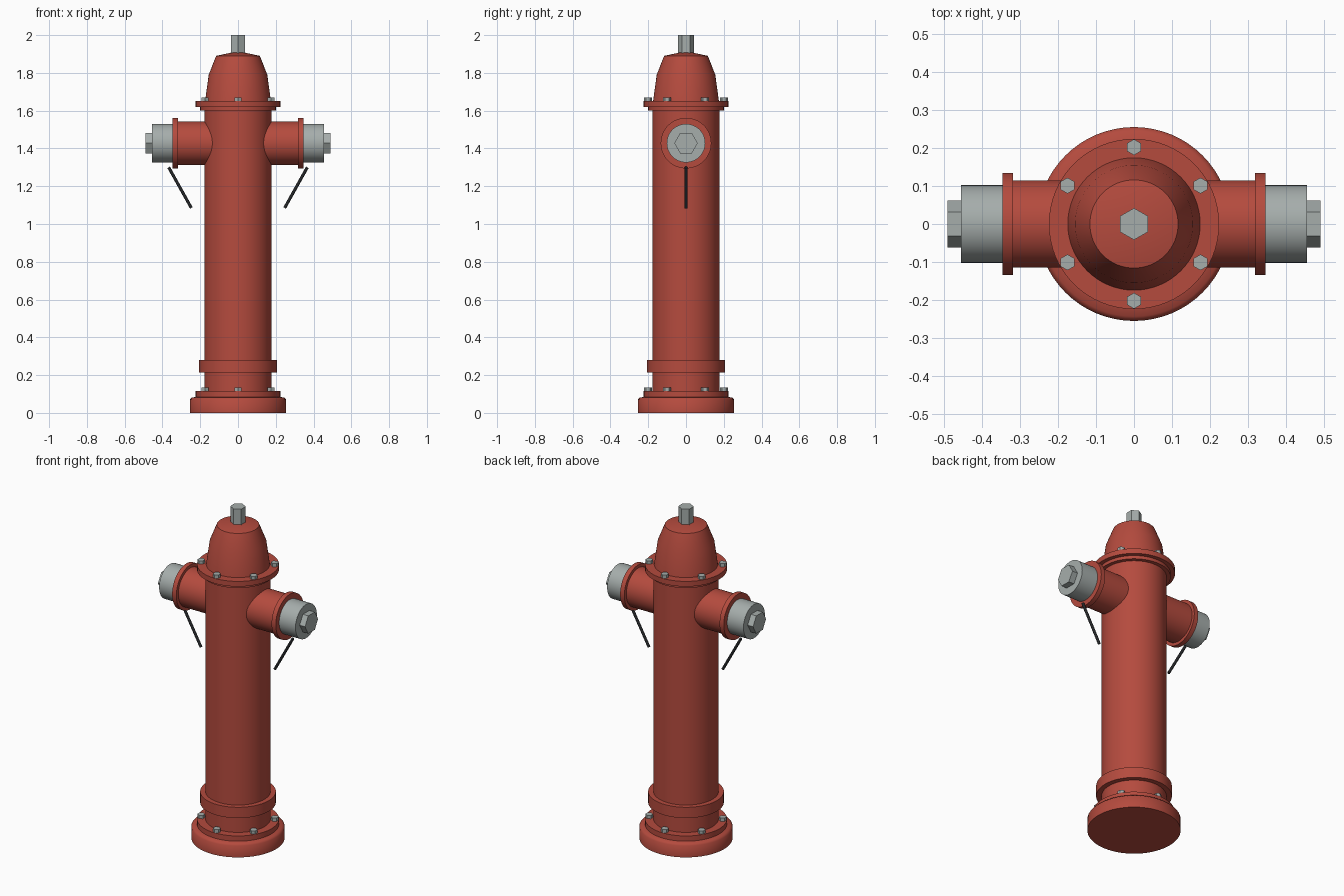
import bpy
from math import radians, cos, sin, pi
from mathutils import Vector, Matrix

cube = bpy.data.objects.get("Cube")
if cube:
    bpy.data.objects.remove(cube)


def material(name, rgb):
    m = bpy.data.materials.new(name)
    m.use_nodes = True
    m.diffuse_color = (*rgb, 1)
    bsdf = next(n for n in m.node_tree.nodes if n.type == 'BSDF_PRINCIPLED')
    bsdf.inputs["Base Color"].default_value = (*rgb, 1)
    return m


RED = material("hydrant red", (0.46, 0.07, 0.048))
GREY = material("steel grey", (0.38, 0.42, 0.41))
BLACK = material("dark iron", (0.018, 0.02, 0.022))


def lathe(name, profile, mat, sides=64, matrix=Matrix(), smooth=True, turn=0.0):
    """Spin (radius, height) points around z; ends are closed with caps."""
    verts, rings, faces = [], [], []
    for r, h in profile:
        n = 1 if r == 0 else sides
        rings.append([len(verts) + i for i in range(n)])
        for i in range(n):
            a = 2 * pi * i / sides + turn
            verts.append((r * cos(a), r * sin(a), h))
    for low, up in zip(rings, rings[1:]):
        for i in range(sides):
            j = (i + 1) % sides
            if len(up) == 1:
                faces.append((low[i], low[j], up[0]))
            else:
                faces.append((low[i], low[j], up[j], up[i]))
    faces.append(rings[0][::-1])
    if len(rings[-1]) > 1:
        faces.append(rings[-1])
    mesh = bpy.data.meshes.new(name)
    mesh.from_pydata(verts, [], faces)
    mesh.materials.append(mat)
    ob = bpy.data.objects.new(name, mesh)
    bpy.context.collection.objects.link(ob)
    ob.matrix_world = matrix
    if smooth:
        bpy.ops.object.select_all(action='DESELECT')
        ob.select_set(True)
        bpy.context.view_layer.objects.active = ob
        bpy.ops.object.shade_smooth_by_angle(angle=radians(50))
    return ob


def cylinder(name, r, h0, h1, mat, **kw):
    return lathe(name, [(r, h0), (r, h1)], mat, **kw)


# Barrel and its collars
lathe("base", [(0.255, 0), (0.255, 0.07), (0.243, 0.082), (0.2, 0.085)], RED)
cylinder("base_flange", 0.224, 0.08, 0.115, RED)
cylinder("barrel", 0.178, 0.1, 1.61, RED)
cylinder("lower_ring", 0.207, 0.215, 0.28, RED)
cylinder("neck_flange", 0.2, 1.6, 1.622, RED)
cylinder("bonnet_flange", 0.224, 1.62, 1.651, RED)

# Domed bonnet and operating nut
lathe("bonnet", [(0.175, 1.645), (0.155, 1.79), (0.116, 1.89), (0, 1.915)], RED)
cylinder("operating_nut", 0.042, 1.88, 2.0, GREY, sides=6, smooth=False, turn=pi / 2)

# Six hex bolts on each flange
for label, z in (("base", 0.115), ("bonnet", 1.651)):
    for k in range(6):
        a = radians(30 + 60 * k)
        place = Matrix.Translation((0.202 * cos(a), 0.202 * sin(a), z))
        cylinder(f"{label}_bolt_{k + 1}", 0.021, -0.005, 0.02, GREY, sides=6,
                 matrix=place, smooth=False, turn=pi / 2)

# Hose outlets with caps, nuts and hanging rods
for side, s in (("left", 1), ("right", -1)):
    out = Matrix.Translation((0, 0, 1.428)) @ Matrix.Rotation(s * pi / 2, 4, 'Y')
    cylinder(f"{side}_outlet", 0.115, 0.1, 0.325, RED, matrix=out)
    cylinder(f"{side}_outlet_flange", 0.134, 0.318, 0.346, RED, matrix=out)
    cylinder(f"{side}_outlet_cap", 0.102, 0.34, 0.455, GREY, matrix=out)
    cylinder(f"{side}_cap_nut", 0.062, 0.45, 0.491, GREY, sides=6, matrix=out,
             smooth=False, turn=pi / 2)
    top, end = Vector((s * 0.367, 0, 1.3)), Vector((s * 0.247, 0, 1.085))
    aim = (end - top).to_track_quat('Z', 'Y').to_matrix().to_4x4()
    cylinder(f"{side}_rod", 0.008, 0, (end - top).length, BLACK, sides=12,
             matrix=Matrix.Translation(top) @ aim)
